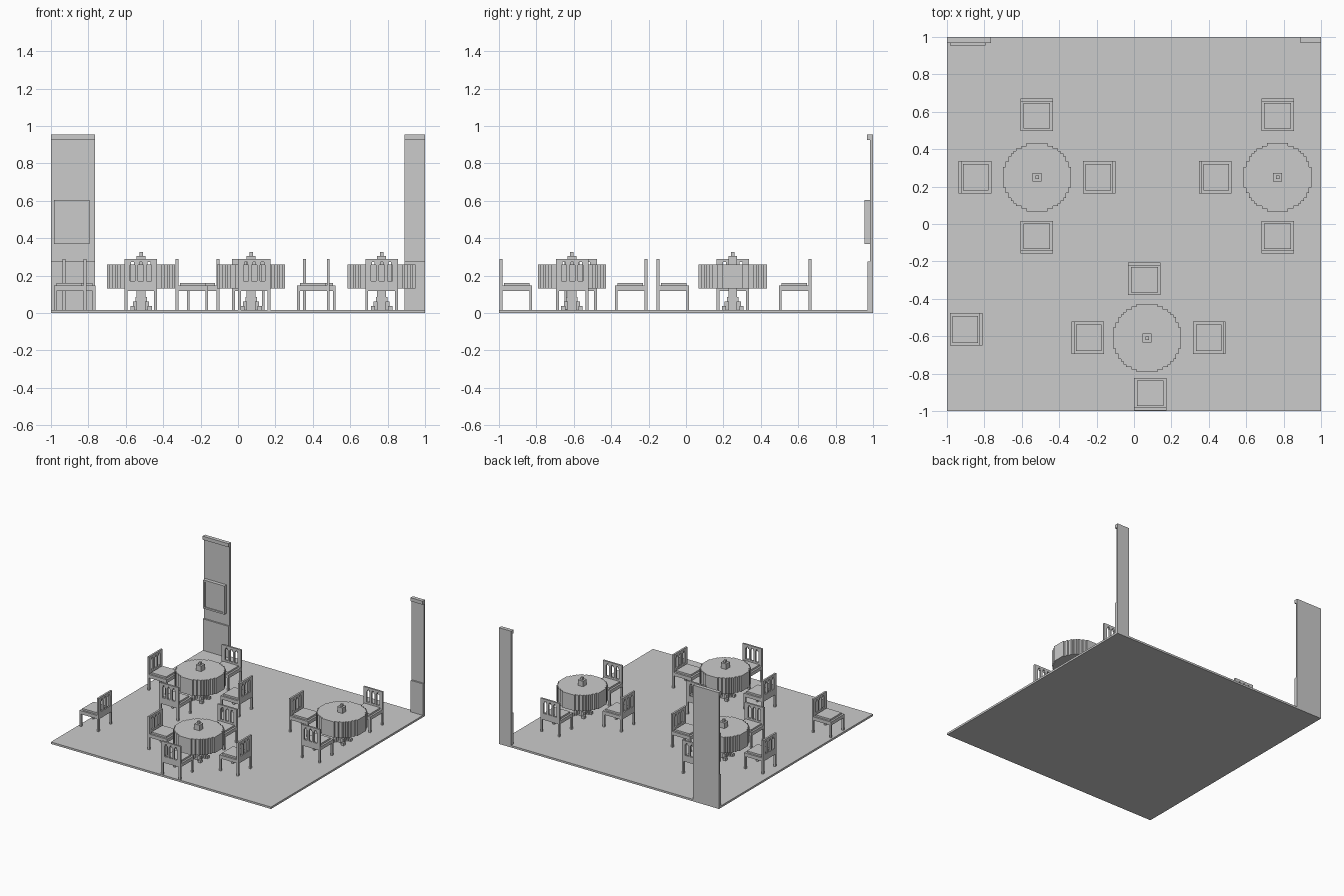
import bpy, bmesh, math
from mathutils import Matrix, Vector

cube = bpy.data.objects.get("Cube")
if cube:
    bpy.data.objects.remove(cube, do_unlink=True)

grey = bpy.data.materials.new("plain grey")
grey.use_nodes = True
colour = (0.6, 0.6, 0.6, 1)
grey.diffuse_color = colour
grey.node_tree.nodes["Principled BSDF"].inputs["Base Color"].default_value = colour

FLOOR = 0.016
CELL = 0.014   # size of the stepped blocks


def box(bm, x0, x1, y0, y1, z0, z1):
    centre = Vector((x0 + x1, y0 + y1, z0 + z1)) / 2
    scale = Matrix.Diagonal((x1 - x0, y1 - y0, z1 - z0, 1))
    bmesh.ops.create_cube(bm, size=1, matrix=Matrix.Translation(centre) @ scale)


def mesh_from(name, build):
    bm = bmesh.new()
    build(bm)
    bmesh.ops.recalc_face_normals(bm, faces=bm.faces)
    mesh = bpy.data.meshes.new(name)
    bm.to_mesh(mesh)
    bm.free()
    mesh.materials.append(grey)
    return mesh


def place(name, mesh, x=0, y=0, turn=0):
    ob = bpy.data.objects.new(name, mesh)
    ob.location = (x, y, 0)
    ob.rotation_euler.z = math.radians(turn)
    bpy.context.collection.objects.link(ob)


# Chair with its back towards +y
def chair(bm):
    h, t = 0.087, 0.015
    for s in (-1, 1):
        a, b = sorted((s * h, s * (h - t)))
        box(bm, a, b, -h, t - h, FLOOR, 0.12)
        box(bm, a, b, h - t, h, FLOOR, 0.29)
    box(bm, -h, h, -h, h, 0.118, 0.146)
    box(bm, -0.072, 0.072, -0.072, 0.064, 0.146, 0.16)
    # Back rails, splats and stepped arches
    inner = h - t
    box(bm, -inner, inner, h - t, h, 0.146, 0.17)
    box(bm, -inner, inner, h - t, h, 0.272, 0.29)
    pitch, slot = 0.044, 0.014
    for s in (-1, 1):
        a, b = sorted((s * (pitch + slot), s * inner))
        box(bm, a, b, h - t, h, 0.17, 0.272)
        a, b = sorted((s * slot, s * (pitch - slot)))
        box(bm, a, b, h - t, h, 0.17, 0.272)
    for i in (-1, 0, 1):
        for s in (-1, 1):
            a, b = sorted((i * pitch + s * slot / 2, i * pitch + s * slot))
            box(bm, a, b, h - t, h, 0.258, 0.272)


# Round cloth with a stepped outline
def cloth(bm):
    n = 13
    quarter = []
    for row in range(n):
        half = round(math.sqrt(n * n - (row + 0.5) ** 2))
        quarter += [(half, row), (half, row + 1)]
    left = [(-x, y) for x, y in reversed(quarter)]
    upper = quarter + left
    outline = upper + [(-x, -y) for x, y in upper]
    points = []
    for p in outline:
        if not points or p != points[-1]:
            points.append(p)
    if points[0] == points[-1]:
        points.pop()
    verts = [bm.verts.new((x * CELL, y * CELL, 0.13)) for x, y in points]
    face = bm.faces.new(verts)
    top = bmesh.ops.extrude_face_region(bm, geom=[face])["geom"]
    bmesh.ops.translate(bm, vec=(0, 0, 0.13),
                        verts=[v for v in top if isinstance(v, bmesh.types.BMVert)])


# Central post with diagonal stepped feet
def pedestal(bm):
    w = 0.024
    box(bm, -w, w, -w, w, FLOOR, 0.13)
    for sx in (-1, 1):
        for sy in (-1, 1):
            for offset, z0, z1 in ((0.02, 0.03, 0.085), (0.032, 0.02, 0.062),
                                   (0.046, FLOOR, 0.038)):
                x, y, r = sx * offset, sy * offset, 0.011
                box(bm, x - r, x + r, y - r, y + r, z0, z1)


def centrepiece(bm):
    box(bm, -0.024, 0.024, -0.024, 0.024, 0.26, 0.305)
    box(bm, -0.009, 0.009, -0.009, 0.009, 0.305, 0.325)


# Floor
place("floor", mesh_from("floor", lambda bm: box(bm, -1, 1, -1, 1, 0, FLOOR)))


# Wall panels with lower cladding and top moulding
def wall(x0, x1):
    def build(bm):
        box(bm, x0, x1, 0.984, 1, FLOOR, 0.955)
        box(bm, x0, x1, 0.971, 0.984, FLOOR, 0.275)
        box(bm, x0, x1, 0.969, 0.984, 0.926, 0.955)
    return build


place("left_end_wall", mesh_from("wall", wall(-1, -0.765)))
place("right_end_wall", mesh_from("wall", wall(0.89, 1)))


# Framed picture
def frame(bm):
    x0, x1, z0, z1, t = -0.985, -0.793, 0.37, 0.605, 0.014
    box(bm, x0, x0 + t, 0.955, 0.984, z0, z1)
    box(bm, x1 - t, x1, 0.955, 0.984, z0, z1)
    box(bm, x0 + t, x1 - t, 0.955, 0.984, z0, z0 + t)
    box(bm, x0 + t, x1 - t, 0.955, 0.984, z1 - t, z1)
    box(bm, x0 + t, x1 - t, 0.963, 0.984, z0 + t, z1 - t)


place("picture_frame", mesh_from("picture_frame", frame))

# Tables
parts = {"tablecloth": mesh_from("tablecloth", cloth),
         "table_pedestal": mesh_from("table_pedestal", pedestal),
         "table_centrepiece": mesh_from("table_centrepiece", centrepiece)}
for x, y in ((-0.518, 0.25), (0.768, 0.25), (0.07, -0.61)):
    for name, mesh in parts.items():
        place(name, mesh, x, y)

# Chairs, grouped by the way their backs face
chair_mesh = mesh_from("chair", chair)
seats = {0: ((-0.52, 0.583), (0.768, 0.583), (0.055, -0.293)),
         90: ((-0.85, 0.25), (0.435, 0.25), (-0.247, -0.608)),
         180: ((-0.52, -0.07), (0.768, -0.07), (0.087, -0.91)),
         270: ((-0.187, 0.25), (0.403, -0.608), (-0.898, -0.563))}
for turn, spots in seats.items():
    for x, y in spots:
        place("chair", chair_mesh, x, y, turn)
